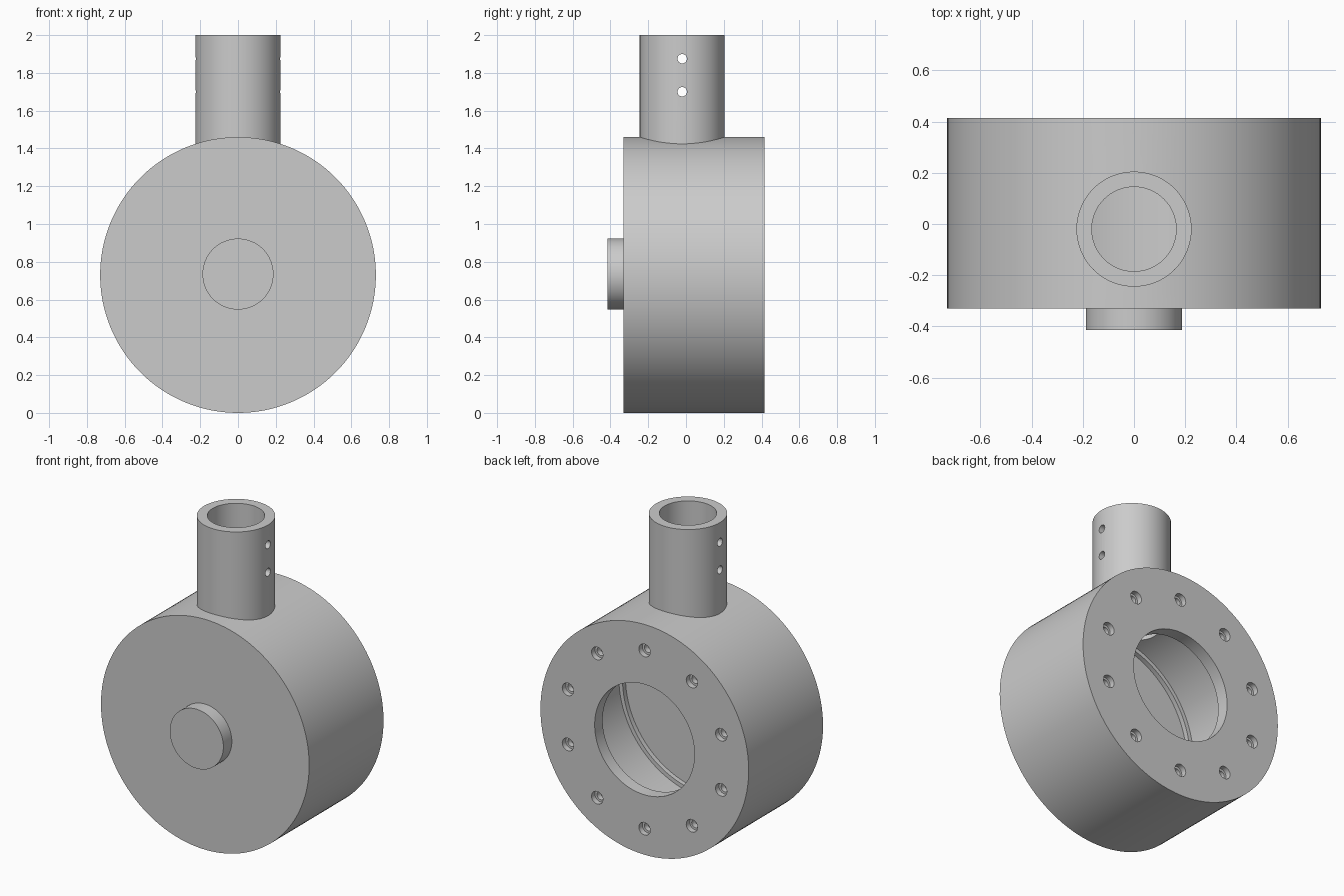
import bpy, bmesh, math
from mathutils import Matrix, Vector

old = bpy.data.objects.get("Cube")
if old:
    bpy.data.objects.remove(old, do_unlink=True)

grey = bpy.data.materials.new("plain grey")
grey.use_nodes = True
tint = (0.6, 0.6, 0.6, 1)
grey.diffuse_color = tint
grey.node_tree.nodes["Principled BSDF"].inputs["Base Color"].default_value = tint

AXIS_Z = 0.73
TO_BACK = Matrix.Rotation(-math.pi / 2, 4, "X")   # local z becomes world +y
TO_SIDE = Matrix.Rotation(math.pi / 2, 4, "Y")    # local z becomes world +x


def lathe(name, profile, matrix, segments=96, closed=False):
    """Revolve (radius, height) points around local z."""
    bm = bmesh.new()
    verts = [bm.verts.new((r, 0, h)) for r, h in profile]
    pairs = list(zip(verts, verts[1:]))
    if closed:
        pairs.append((verts[-1], verts[0]))
    edges = [bm.edges.new(p) for p in pairs]
    bmesh.ops.spin(bm, geom=verts + edges, cent=(0, 0, 0), axis=(0, 0, 1),
                   angle=math.tau, steps=segments, use_merge=True)
    bmesh.ops.remove_doubles(bm, verts=bm.verts, dist=1e-5)
    bmesh.ops.recalc_face_normals(bm, faces=bm.faces)
    bm.transform(matrix)
    mesh = bpy.data.meshes.new(name)
    bm.to_mesh(mesh)
    bm.free()
    mesh.materials.append(grey)
    obj = bpy.data.objects.new(name, mesh)
    bpy.context.collection.objects.link(obj)
    return obj


def rod(name, steps, matrix, segments=24):
    """Solid stepped rod from (radius, height) points."""
    return lathe(name, [(0, steps[0][1])] + steps + [(0, steps[-1][1])], matrix, segments)


def select(obj):
    bpy.ops.object.select_all(action="DESELECT")
    obj.select_set(True)
    bpy.context.view_layer.objects.active = obj


def cut(obj, cutters):
    for cutter in cutters:
        mod = obj.modifiers.new("cut", "BOOLEAN")
        mod.operation, mod.solver, mod.object = "DIFFERENCE", "EXACT", cutter
        select(obj)
        bpy.ops.object.modifier_apply(modifier=mod.name)
        bpy.data.objects.remove(cutter, do_unlink=True)


# Drum housing: round window in the back, wide cavity behind the lip
FRONT, BACK = -0.33, 0.415
drum_axis = Matrix.Translation((0, 0, AXIS_Z)) @ TO_BACK
housing = lathe("drum_housing", [
    (0, FRONT), (0.73, FRONT), (0.73, BACK), (0.35, BACK), (0.35, BACK - 0.08),
    (0.6, BACK - 0.08), (0.6, -0.185), (0.575, -0.185), (0.575, -0.215), (0, -0.215),
], drum_axis, 128)

# Ring of ten stepped screw holes and the passage to the neck
cutters = []
for i in range(10):
    a = math.tau * i / 10
    place = Vector((0.565 * math.sin(a), BACK, AXIS_Z + 0.565 * math.cos(a)))
    cutters.append(rod("screw_hole_cutter",
                       [(0.026, -0.07), (0.026, -0.035), (0.04, -0.035), (0.04, 0.05)],
                       Matrix.Translation(place) @ TO_BACK))
NECK = Matrix.Translation((0, -0.02, 0))
cutters.append(rod("passage_cutter", [(0.167, 1.1), (0.167, 1.6)], NECK, 64))
cut(housing, cutters)

# Neck tube with two cross-drilled pin holes
neck = lathe("neck_tube", [(0.225, 1.36), (0.225, 2), (0.165, 2), (0.165, 1.36)],
             NECK, 64, closed=True)
cut(neck, [rod("pin_hole_cutter", [(0.025, -0.4), (0.025, 0.4)],
               Matrix.Translation((0, -0.02, z)) @ TO_SIDE) for z in (1.7, 1.875)])

# Front boss
boss = rod("front_boss", [(0.188, -0.415), (0.188, FRONT + 0.02)],
           Matrix.Translation((0, 0, AXIS_Z + 0.005)) @ TO_BACK, 64)

for part in (housing, neck, boss):
    select(part)
    bpy.ops.object.shade_smooth_by_angle(angle=math.radians(30))
